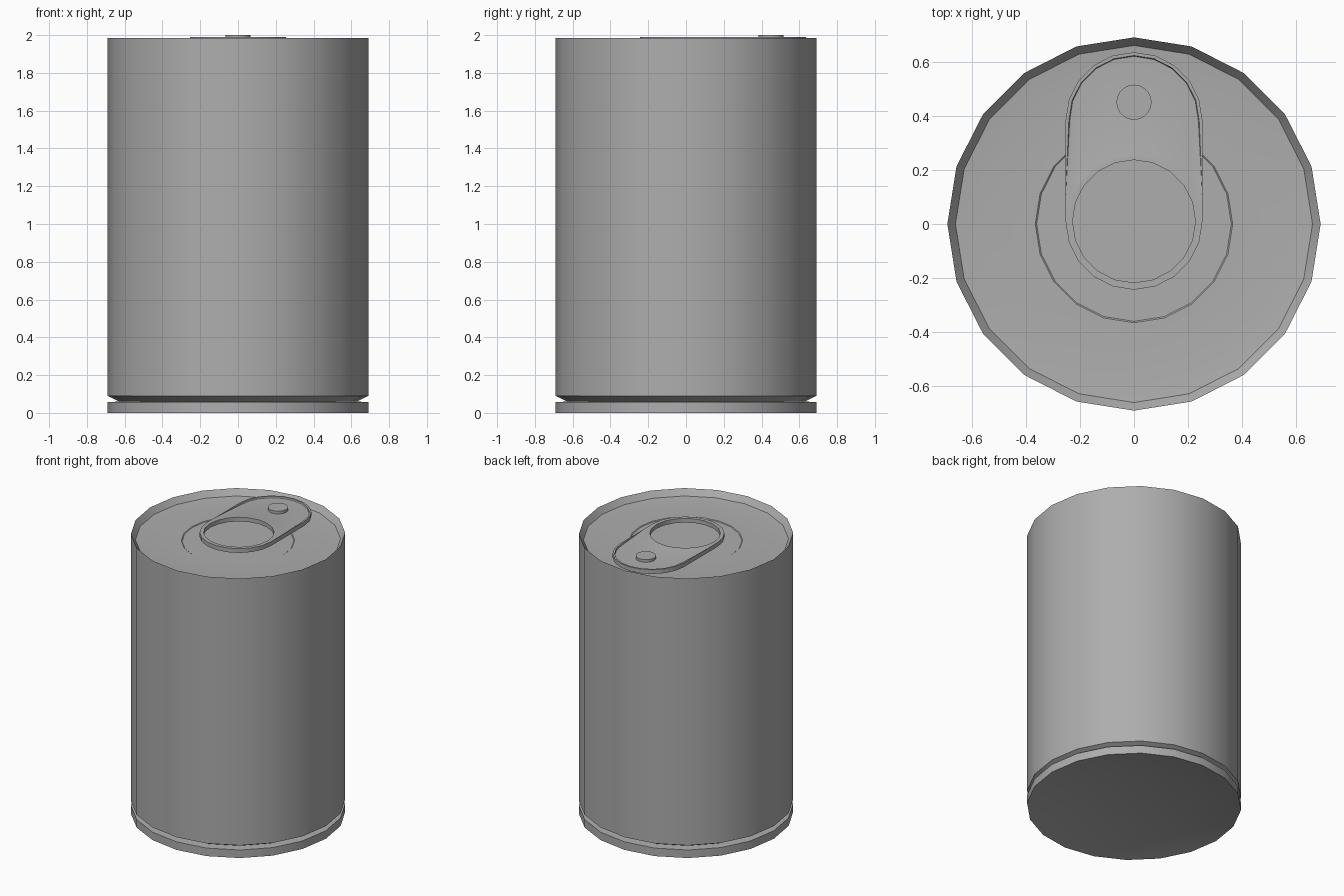
import bpy, bmesh
from math import sin, cos, pi, radians

old = bpy.data.objects.get("Cube")
if old:
    bpy.data.objects.remove(old, do_unlink=True)

SIDES = 20
HALF = SIDES // 2

metal = bpy.data.materials.new("grey_metal")
metal.use_nodes = True
GREY = (0.42, 0.42, 0.42, 1)
metal.diffuse_color = GREY
metal.node_tree.nodes["Principled BSDF"].inputs["Base Color"].default_value = GREY


def finish(bm, name, y=0):
    bmesh.ops.remove_doubles(bm, verts=bm.verts, dist=1e-5)
    bmesh.ops.recalc_face_normals(bm, faces=bm.faces)
    mesh = bpy.data.meshes.new(name)
    bm.to_mesh(mesh)
    bm.free()
    obj = bpy.data.objects.new(name, mesh)
    obj.location.y = y
    mesh.materials.append(metal)
    bpy.context.collection.objects.link(obj)
    bpy.ops.object.select_all(action='DESELECT')
    obj.select_set(True)
    bpy.context.view_layer.objects.active = obj
    bpy.ops.object.shade_smooth_by_angle(angle=radians(30))
    return obj


def arc(bm, rx, ry, y, z, first=0, last=SIDES):
    """Row of vertices along an elliptical arc."""
    return [bm.verts.new((rx * cos(k * 2 * pi / SIDES),
                          y + ry * sin(k * 2 * pi / SIDES), z))
            for k in range(first, last + 1)]


def loft(bm, rows):
    for a, b in zip(rows, rows[1:]):
        for i in range(len(a) - 1):
            bm.faces.new((a[i], a[i + 1], b[i + 1], b[i]))


def lathe(name, profile, y=0):
    """Turned solid, capped at the first and last profile points."""
    bm = bmesh.new()
    rows = [arc(bm, r, r, 0, z) for r, z in profile]
    loft(bm, rows)
    bm.faces.new(rows[0][:-1])
    bm.faces.new(rows[-1][:-1])
    return finish(bm, name, y)


# Can body: hollow base, bottom rim, groove, wall, top rim and lid
lathe("can_body", [
    (0.39, 0.06), (0.69, 0), (0.69, 0.057), (0.63, 0.06), (0.69, 0.09),
    (0.69, 1.985), (0.66, 1.943), (0.57, 1.934), (0.365, 1.934),
    (0.36, 1.93)])

# Rivet through the tab
lathe("tab_rivet", [(0.065, 1.93), (0.065, 2.0)], 0.45)

# Pull tab: ring around the finger hole plus a dished plate behind it
TOP, LOW, BASE = 1.99, 1.981, 1.96
R, HOLE, BACK = 0.253, 0.227, 0.372
bm = bmesh.new()
loft(bm, [arc(bm, R, R, 0, BASE), arc(bm, HOLE, HOLE, 0, BASE),
          arc(bm, HOLE, HOLE, 0, TOP), arc(bm, R, R, 0, TOP)])
loft(bm, [arc(bm, R, R, 0, BASE, HALF), arc(bm, R, R, 0, TOP, HALF)])

ring = arc(bm, R, R, 0, TOP, 0, HALF)
slope = arc(bm, R, 0.205, 0.085, LOW, 0, HALF)
slope[0].co.z = slope[-1].co.z = TOP
floor = arc(bm, 0.238, 0.238, BACK, LOW, 0, HALF)
lip = arc(bm, 0.241, 0.241, BACK, TOP, 0, HALF)
edge = arc(bm, R, R, BACK, TOP, 0, HALF)
under = arc(bm, R, R, BACK, BASE, 0, HALF)
ring_under = arc(bm, R, R, 0, BASE, 0, HALF)
loft(bm, [ring, slope, floor, lip, edge, under, ring_under])
for i in (0, -1):
    bm.faces.new((slope[i], floor[i], lip[i]))
    bm.faces.new((slope[i], lip[i], edge[i]))
    bm.faces.new((ring[i], slope[i], edge[i], under[i], ring_under[i]))
finish(bm, "pull_tab", 0.01)
